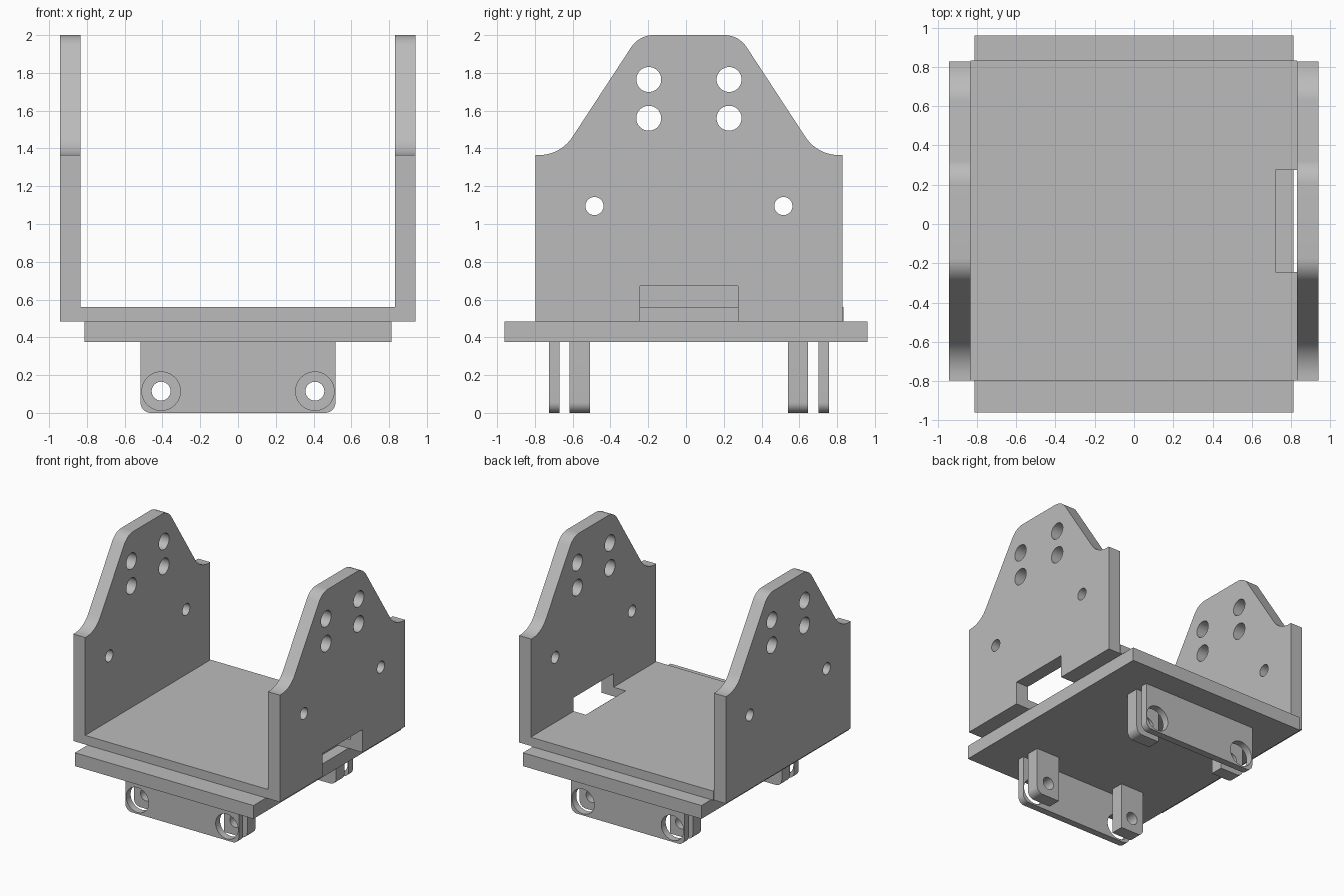
import bpy, bmesh
from math import cos, sin, radians
from mathutils import Matrix, Vector

cube = bpy.data.objects.get("Cube")
if cube:
    bpy.data.objects.remove(cube)

grey = bpy.data.materials.new("plain grey")
grey.use_nodes = True
grey.diffuse_color = (0.5, 0.5, 0.5, 1)
grey.node_tree.nodes["Principled BSDF"].inputs["Base Color"].default_value = (0.5, 0.5, 0.5, 1)

MID_Y = 0.0155          # the bracket sits slightly behind the base plate centre
AXES = {                # world directions of each outline's own x, y and thickness
    "x": ((0, 1, 0), (0, 0, 1), (1, 0, 0)),
    "y": ((1, 0, 0), (0, 0, 1), (0, -1, 0)),
    "z": ((1, 0, 0), (0, 1, 0), (0, 0, 1)),
}


def arc(cx, cy, r, start, end, steps=10):
    angles = [radians(start + (end - start) * i / steps) for i in range(steps + 1)]
    return [(cx + r * cos(a), cy + r * sin(a)) for a in angles]


def circle(cx, cy, r):
    return arc(cx, cy, r, 0, 360, 40)[:-1]


def mirrored(half):
    return half + [(-x, y) for x, y in reversed(half)]


def sheet(name, outline, holes, axis, low, high, shift=(0, 0, 0)):
    """Flat part cut from an outline with holes, between two depths on an axis."""
    curve = bpy.data.curves.new(name + " outline", "CURVE")
    curve.dimensions = "2D"
    curve.fill_mode = "BOTH"
    curve.extrude = (high - low) / 2
    for points in [outline] + holes:
        spline = curve.splines.new("POLY")
        spline.points.add(len(points) - 1)
        for p, (x, y) in zip(spline.points, points):
            p.co = (x, y, 0, 1)
        spline.use_cyclic_u = True
    helper = bpy.data.objects.new(name + " helper", curve)
    bpy.context.collection.objects.link(helper)
    graph = bpy.context.evaluated_depsgraph_get()
    mesh = bpy.data.meshes.new_from_object(helper.evaluated_get(graph))
    bpy.data.objects.remove(helper)

    # Stand the sheet up, weld its rims and make the faces point outwards
    turn = Matrix([Vector(c) for c in AXES[axis]]).transposed().to_4x4()
    centre = Vector(shift)
    centre["xyz".index(axis)] += (low + high) / 2
    mesh.transform(Matrix.Translation(centre) @ turn)
    bm = bmesh.new()
    bm.from_mesh(mesh)
    bmesh.ops.remove_doubles(bm, verts=bm.verts, dist=0.0001)
    bmesh.ops.recalc_face_normals(bm, faces=bm.faces)
    bm.to_mesh(mesh)
    bm.free()
    mesh.materials.clear()
    mesh.materials.append(grey)
    obj = bpy.data.objects.new(name, mesh)
    bpy.context.collection.objects.link(obj)
    bpy.ops.object.select_all(action="DESELECT")
    obj.select_set(True)
    bpy.context.view_layer.objects.active = obj
    bpy.ops.object.shade_smooth_by_angle(angle=radians(30))
    return obj


# Base plate
sheet("base_plate", mirrored([(0.813, -0.96), (0.813, 0.96)]), [], "z", 0.375, 0.485)

# Bracket floor with a slot cut in its left edge
floor = [(-0.833, -0.8125), (0.83, -0.8125), (0.83, -0.259), (0.72, -0.259),
         (0.72, 0.259), (0.83, 0.259), (0.83, 0.818), (-0.833, 0.818)]
sheet("bracket_floor", floor, [], "z", 0.485, 0.56, (0, MID_Y, 0))

# Side walls: shoulders sweep up to a rounded top; the left one has a slot
shoulder = [(0.8125, 0.485), (0.8125, 1.365)]
shoulder += arc(0.793, 1.575, 0.21, -90, -146.8)
shoulder += arc(0.188, 1.86, 0.14, 33.2, 90)
wall = mirrored(shoulder)
slot = [(-0.259, 0.485), (-0.259, 0.672), (0.259, 0.672), (0.259, 0.485)]
wall_holes = []
for side in (-1, 1):
    wall_holes += [circle(side * 0.2125, 1.765, 0.066),
                   circle(side * 0.2125, 1.56, 0.066),
                   circle(side * 0.5, 1.095, 0.048)]
sheet("right_wall", wall, wall_holes, "x", -0.942, -0.833, (0, MID_Y, 0))
sheet("left_wall", wall + slot, wall_holes, "x", 0.83, 0.94, (0, MID_Y, 0))

# Hanging flanges with wide holes, and lugs with narrow holes behind them
HOLE_X, HOLE_Z = 0.407, 0.115
flange = mirrored([(0.516, 0.375)] + arc(0.461, 0.055, 0.055, 0, -90))
lug = [(0.516, 0.375)] + arc(0.461, 0.055, 0.055, 0, -90) + [(0.305, 0), (0.305, 0.375)]
for end, sign in (("front", -1), ("back", 1)):
    near, far = sorted((sign * 0.685, sign * 0.742))
    sheet(end + "_flange", flange,
          [circle(s * HOLE_X, HOLE_Z, 0.102) for s in (-1, 1)],
          "y", near, far, (0, MID_Y, 0))
    near, far = sorted((sign * 0.524, sign * 0.631))
    for hand, s in (("left", 1), ("right", -1)):
        sheet(end + "_" + hand + "_lug", [(s * x, z) for x, z in lug],
              [circle(s * HOLE_X, HOLE_Z, 0.05)], "y", near, far, (0, MID_Y, 0))
